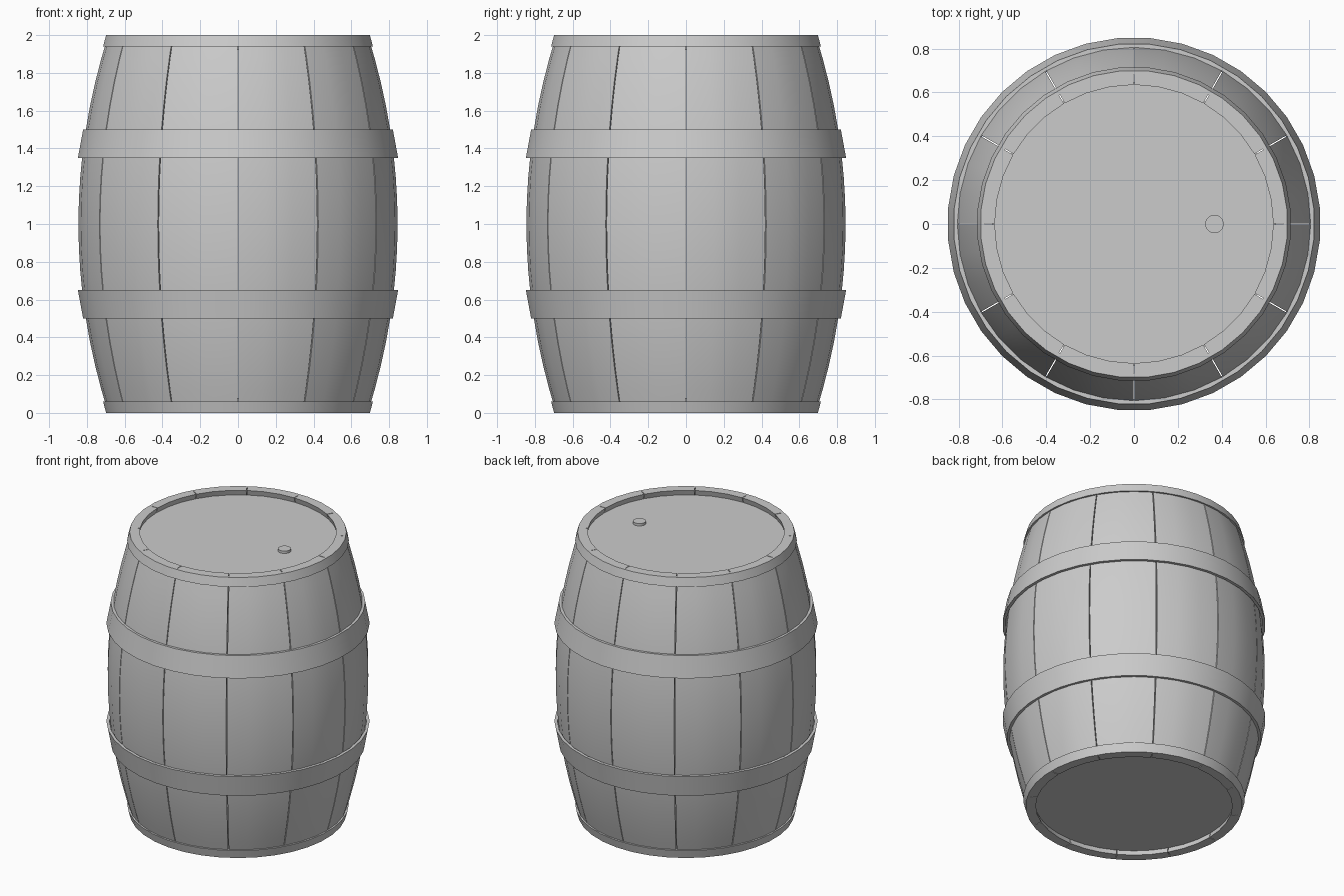
import bpy, bmesh, math

if "Cube" in bpy.data.objects:
    bpy.data.objects.remove(bpy.data.objects["Cube"])

STAVES = 12
R_MID, BULGE, THICK = 0.845, 0.158, 0.052


def radius(z):
    return R_MID - BULGE * (z - 1) ** 2


def add_object(name, bm):
    bmesh.ops.recalc_face_normals(bm, faces=bm.faces)
    mesh = bpy.data.meshes.new(name)
    bm.to_mesh(mesh)
    bm.free()
    obj = bpy.data.objects.new(name, mesh)
    bpy.context.collection.objects.link(obj)
    bpy.ops.object.select_all(action='DESELECT')
    obj.select_set(True)
    bpy.context.view_layer.objects.active = obj
    bpy.ops.object.shade_smooth_by_angle(angle=math.radians(30))
    return obj


def sweep(bm, profile, angles, closed):
    """Sweep a closed (r, z) profile through the given angles."""
    rings = [[bm.verts.new((r * math.cos(a), r * math.sin(a), z)) for r, z in profile]
             for a in angles]
    n = len(profile)
    pairs = list(zip(rings, rings[1:]))
    if closed:
        pairs.append((rings[-1], rings[0]))
    for a, b in pairs:
        for i in range(n):
            j = (i + 1) % n
            bm.faces.new((a[i], a[j], b[j], b[i]))
    if not closed:
        # end caps as quads between the outer and inner halves
        for ring in (rings[0], rings[-1]):
            for i in range(n // 2 - 1):
                bm.faces.new((ring[i], ring[i + 1], ring[n - 2 - i], ring[n - 1 - i]))


def hoop(name, z0, z1, r0, r1, t):
    bm = bmesh.new()
    angles = [math.radians(5 + 10 * i) for i in range(36)]
    sweep(bm, [(r0, z0), (r1, z1), (r1 - t, z1), (r0 - t, z0)], angles, True)
    add_object(name, bm)


def disc(name, r, z0, z1, x=0, sides=36):
    bpy.ops.mesh.primitive_cylinder_add(vertices=sides, radius=r, depth=z1 - z0,
                                        location=(x, 0, (z0 + z1) / 2))
    bpy.context.object.name = name
    bpy.ops.object.shade_smooth_by_angle(angle=math.radians(30))


# Bulged staves with narrow seams
levels = [i / 8 for i in range(17)]
stave_profile = ([(radius(z), z) for z in levels]
                 + [(radius(z) - THICK, z) for z in reversed(levels)])
bm = bmesh.new()
gap = 0.2
for s in range(STAVES):
    start = 30 * s
    sweep(bm, stave_profile,
          [math.radians(start + d) for d in (gap, 10, 20, 30 - gap)], False)
add_object("staves", bm)

# Hoops, mirrored about mid height
for z0, z1, r0, r1, t, label in ((1.35, 1.5, 0.851, 0.823, 0.02, "middle"),
                                 (1.94, 2.0, 0.717, 0.701, 0.018, "end")):
    hoop("upper_" + label + "_hoop", z0, z1, r0, r1, t)
    hoop("lower_" + label + "_hoop", 2 - z0, 2 - z1, r0, r1, t)

# Recessed heads and the bung
disc("top_head", 0.645, 1.92, 1.963)
disc("bottom_head", 0.645, 0.037, 0.08)
disc("bung", 0.042, 1.95, 1.98, x=0.367, sides=24)
